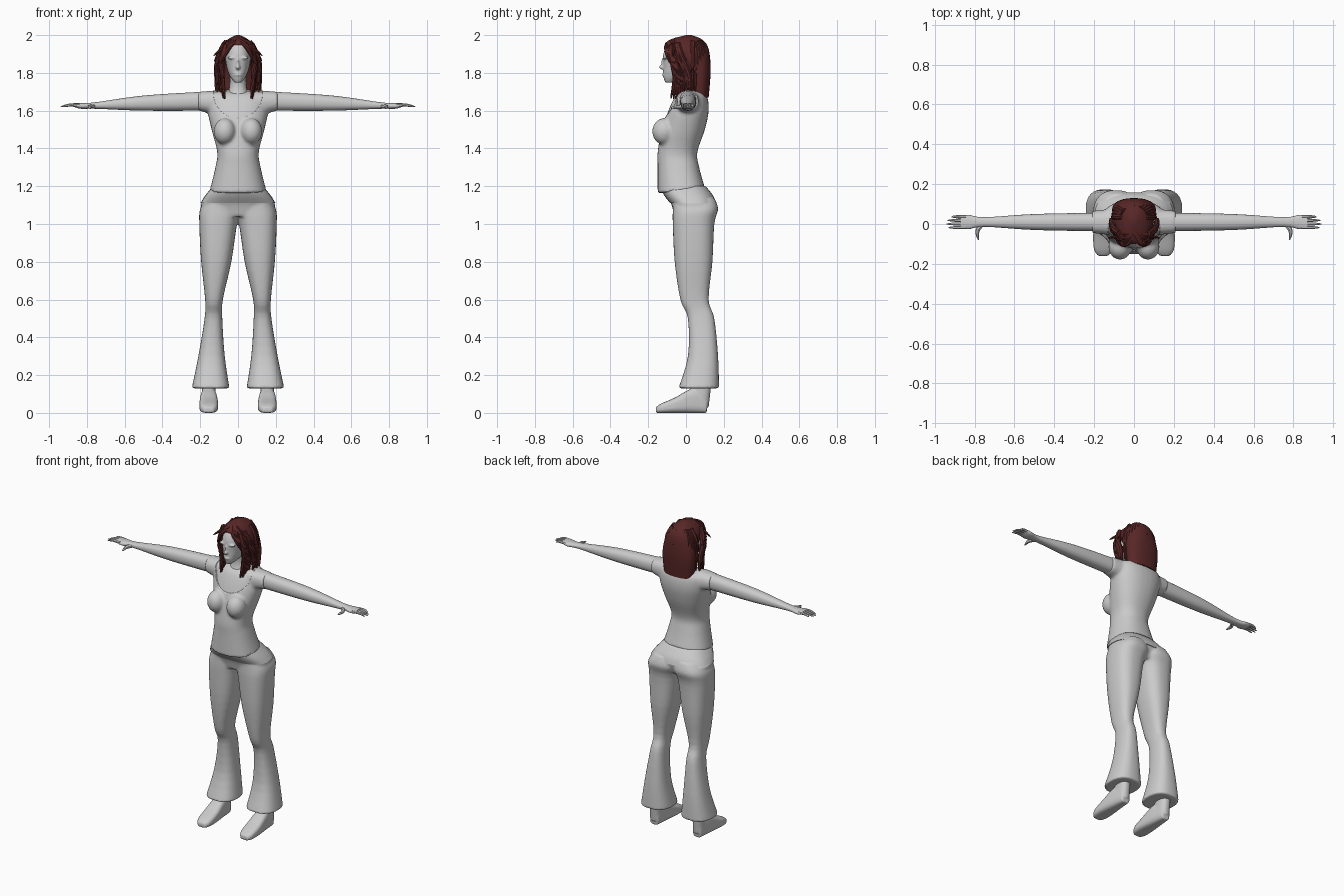
import bpy, bmesh, math, random
from mathutils import Vector

random.seed(4)
if bpy.data.objects.get("Cube"):
    bpy.data.objects.remove(bpy.data.objects["Cube"])


def material(name, rgb):
    mat = bpy.data.materials.new(name)
    mat.use_nodes = True
    mat.diffuse_color = (*rgb, 1)
    mat.node_tree.nodes["Principled BSDF"].inputs["Base Color"].default_value = (*rgb, 1)
    return mat


GREY = material("plain grey", (.6, .6, .6))
RED = material("dark red hair", (.1, .02, .02))


def smooth_rows(rows, steps=4):
    """Catmull-Rom interpolation of a list of vectors."""
    rows = [Vector(row) for row in rows]
    last = len(rows) - 1
    out = []
    for i in range(last):
        before, start, end, after = (rows[min(max(k, 0), last)] for k in range(i - 1, i + 3))
        leave, arrive = (end - before) / 2, (after - start) / 2
        for k in range(steps):
            t = k / steps
            ease = t * t * (3 - 2 * t)
            out.append(start + (end - start) * ease + leave * (t * (1 - t) ** 2)
                       - arrive * (t * t * (1 - t)))
    return out + [rows[last]]


def skin_loops(bm, rings):
    loops = [[bm.verts.new(co) for co in ring] for ring in rings]
    for lower, upper in zip(loops, loops[1:]):
        for i in range(len(lower)):
            bm.faces.new((lower[i - 1], lower[i], upper[i], upper[i - 1]))
    bm.faces.new(loops[0])
    bm.faces.new(loops[-1])


def ring(at, wide, lo, hi, mid=0):
    """A section at a place on the axis: half width about mid, and its limits across."""
    return (at, wide, lo, hi, mid)


def loft(bm, rings, axis="z", power=2.3, sides=32, grow=0):
    loops = []
    for at, wide, lo, hi, mid in smooth_rows(rings):
        loop = []
        for i in range(sides):
            angle = math.tau * i / sides
            c, s = math.cos(angle), math.sin(angle)
            a = mid + (wide + grow) * math.copysign(abs(c) ** (2 / power), c)
            b = (lo + hi) / 2 + ((hi - lo) / 2 + grow) * math.copysign(abs(s) ** (2 / power), s)
            loop.append({"z": (a, b, at), "x": (at, a, b), "y": (a, at, b)}[axis])
        loops.append(loop)
    skin_loops(bm, loops)


def tube(bm, points, radius, sides=7):
    """A round strand along the points, tapering near its tip."""
    path = smooth_rows(points)
    last = len(path) - 1
    loops = []
    for i, p in enumerate(path):
        turn = (path[min(i + 1, last)] - path[max(i - 1, 0)]).to_track_quat("Z", "Y")
        size = radius * (1 - .8 * (i / last) ** 3)
        angles = [math.tau * k / sides for k in range(sides)]
        loops.append([p + turn @ Vector((math.cos(a), math.sin(a), 0)) * size for a in angles])
    skin_loops(bm, loops)


def ball(bm, centre, size):
    made = bmesh.ops.create_uvsphere(bm, u_segments=24, v_segments=16, radius=1)
    for v in made["verts"]:
        v.co = Vector(centre) + v.co * Vector(size)


def finish(bm, name, mat, mirror=False, voxel=0):
    bmesh.ops.recalc_face_normals(bm, faces=bm.faces)
    mesh = bpy.data.meshes.new(name)
    bm.to_mesh(mesh)
    bm.free()
    mesh.materials.append(mat)
    mesh.polygons.foreach_set("use_smooth", [True] * len(mesh.polygons))
    mesh.set_sharp_from_angle(angle=math.radians(50))
    ob = bpy.data.objects.new(name, mesh)
    bpy.context.collection.objects.link(ob)
    if mirror:
        ob.modifiers.new("mirror", "MIRROR").use_mirror_merge = False
    if voxel:
        fuse = ob.modifiers.new("fuse", "REMESH")
        fuse.mode, fuse.voxel_size, fuse.use_smooth_shade = "VOXEL", voxel, True
        ob.modifiers.new("soften", "SMOOTH").iterations = 3
    return ob


def torso(name):
    bm = bmesh.new()
    loft(bm, [ring(at=1.18, wide=.15, lo=-.15, hi=.1), ring(at=1.3, wide=.12, lo=-.15, hi=.07),
              ring(at=1.38, wide=.11, lo=-.15, hi=.06), ring(at=1.5, wide=.14, lo=-.13, hi=.1),
              ring(at=1.6, wide=.16, lo=-.1, hi=.12), ring(at=1.68, wide=.15, lo=-.06, hi=.11),
              ring(at=1.71, wide=.08, lo=-.01, hi=.07)])
    for v in bm.verts:  # the hem is lower in front
        v.co.z += v.co.y * max(0, 1.3 - v.co.z)
    loft(bm, [ring(at=.08, wide=.07, lo=1.57, hi=1.71, mid=.01),
              ring(at=.21, wide=.055, lo=1.6, hi=1.7, mid=.01)], "x")
    ball(bm, (.07, -.115, 1.49), (.058, .064, .07))
    return finish(bm, name, GREY, mirror=True, voxel=.009)


# Shirt, and the skin just under it
shirt = torso("shirt")
inset = torso("chest").modifiers.new("inset", "DISPLACE")
inset.strength, inset.mid_level = -.006, 0

# Scoop neckline cut
bm = bmesh.new()
loft(bm, [ring(at=y, wide=.13, lo=1.56, hi=1.82) for y in (-.3, -.005)], "y", power=2)
cutter = finish(bm, "neckline_cutter", GREY)
cutter.hide_render = True
cutter.hide_set(True)
scoop = shirt.modifiers.new("neckline", "BOOLEAN")
scoop.operation, scoop.solver, scoop.object = "DIFFERENCE", "EXACT", cutter

# Neck
bm = bmesh.new()
loft(bm, [ring(at=1.64, wide=.075, lo=-.06, hi=.09), ring(at=1.72, wide=.046, lo=-.03, hi=.07),
          ring(at=1.8, wide=.045, lo=-.04, hi=.07)])
finish(bm, "neck", GREY)

# Head with nose, lips and brows
bm = bmesh.new()
loft(bm, [ring(at=1.75, wide=.02, lo=-.11, hi=-.06), ring(at=1.78, wide=.042, lo=-.12, hi=.03),
          ring(at=1.83, wide=.06, lo=-.12, hi=.09), ring(at=1.9, wide=.067, lo=-.12, hi=.1),
          ring(at=1.96, wide=.05, lo=-.09, hi=.08), ring(at=1.98, wide=.02, lo=-.03, hi=.04)])
ball(bm, (0, -.122, 1.83), (.012, .02, .013))
ball(bm, (0, -.118, 1.85), (.008, .014, .03))
ball(bm, (0, -.117, 1.79), (.02, .009, .009))
ball(bm, (.03, -.11, 1.88), (.026, .014, .008))
finish(bm, "head", GREY, mirror=True, voxel=.005)

# Arms, hands and fingers
bm = bmesh.new()
loft(bm, [ring(at=.19, wide=.046, lo=1.6, hi=1.7, mid=.01), ring(at=.5, wide=.04, lo=1.6, hi=1.68, mid=.01),
          ring(at=.75, wide=.024, lo=1.61, hi=1.645, mid=.01), ring(at=.83, wide=.036, lo=1.61, hi=1.64, mid=.01),
          ring(at=.87, wide=.032, lo=1.62, hi=1.64, mid=.01)], "x")
for finger, tip in enumerate((.93, .94, .935, .915)):
    y = -.018 + finger * .018
    tube(bm, [(.84, y, 1.628), (.89, y, 1.63), (tip, y, 1.62)], radius=.009)
tube(bm, [(.76, 0, 1.625), (.785, -.035, 1.62), (.78, -.08, 1.615)], radius=.012)
finish(bm, "arms", GREY, mirror=True)

# Trousers with flared legs
HIPS = [ring(at=1.04, wide=.19, lo=-.06, hi=.13), ring(at=1.11, wide=.195, lo=-.08, hi=.155),
        ring(at=1.15, wide=.17, lo=-.11, hi=.14), ring(at=1.2, wide=.13, lo=-.135, hi=.1)]
bm = bmesh.new()
loft(bm, HIPS, power=2.6)
loft(bm, [ring(at=.13, wide=.1, lo=-.04, hi=.175, mid=.145), ring(at=.3, wide=.07, lo=.01, hi=.17, mid=.14),
          ring(at=.5, wide=.047, lo=.01, hi=.15, mid=.13), ring(at=.6, wide=.047, lo=-.03, hi=.12, mid=.127),
          ring(at=.8, wide=.08, lo=-.06, hi=.14, mid=.115), ring(at=1, wide=.1, lo=-.07, hi=.15, mid=.105),
          ring(at=1.08, wide=.11, lo=-.07, hi=.17, mid=.09), ring(at=1.14, wide=.08, lo=-.07, hi=.15, mid=.08)],
     power=2.5)
finish(bm, "trousers", GREY, mirror=True, voxel=.008)

# Waistband
bm = bmesh.new()
loft(bm, HIPS[1:], power=2.6, grow=.004)
finish(bm, "waistband", GREY)

# Shoes and ankles
bm = bmesh.new()
loft(bm, [ring(at=-.16, wide=.025, lo=0, hi=.03, mid=.155), ring(at=-.13, wide=.045, lo=0, hi=.05, mid=.155),
          ring(at=-.06, wide=.05, lo=0, hi=.08, mid=.155), ring(at=.04, wide=.042, lo=0, hi=.13, mid=.155),
          ring(at=.11, wide=.03, lo=0, hi=.09, mid=.155)], "y", power=3.2)
loft(bm, [ring(at=.03, wide=.036, lo=.02, hi=.12, mid=.155),
          ring(at=.2, wide=.036, lo=.03, hi=.14, mid=.155)])
finish(bm, "shoes", GREY, mirror=True, voxel=.006)

# Hair: back mass
bm = bmesh.new()
loft(bm, [ring(at=1.67, wide=.1, lo=.02, hi=.12), ring(at=1.8, wide=.11, lo=.01, hi=.13),
          ring(at=1.9, wide=.1, lo=-.06, hi=.125), ring(at=1.95, wide=.08, lo=-.1, hi=.11),
          ring(at=1.98, wide=.05, lo=-.07, hi=.08), ring(at=2, wide=.01, lo=0, hi=.03)])


def strand(side, points, shift, step, radius):
    """Move each point a little further than the one before, and lay a strand along them."""
    path = [Vector(p) + Vector(shift) * (step * k / len(points)) for k, p in enumerate(points, 1)]
    tube(bm, [(side * p.x, p.y, p.z) for p in path], radius)


for side in (-1, 1):
    # Fringe swept from the parting, and long locks beside the face
    for step in range(9):
        stray = random.uniform(-.003, .003)
        strand(side, [(0, -.05, 1.975), (.035, -.1, 1.95), (.066, -.1, 1.9), (.085, -.085, 1.85)],
               (.005, .011, stray), step, radius=.013)
        strand(side, [(.06, -.07, 1.95), (.085, -.07, 1.86), (.08, -.06, 1.77), (.07, -.08, 1.665)],
               (.004 + stray, .013, stray), step, radius=.016)
    # Loose wisp
    tube(bm, [(side * .07, -.06, 1.94), (side * .13, -.07, 1.89)], radius=.008)
# Strands around the back
for i in range(19):
    angle = math.pi * i / 18
    c, s = math.cos(angle), math.sin(angle)
    stray = random.uniform(-.01, .01)
    tube(bm, [(r * c, .035 + .8 * r * s, z + stray)
              for r, z in ((.06, 1.96), (.095, 1.9), (.104, 1.8), (.09, 1.67))], radius=.014)
finish(bm, "hair", RED)
